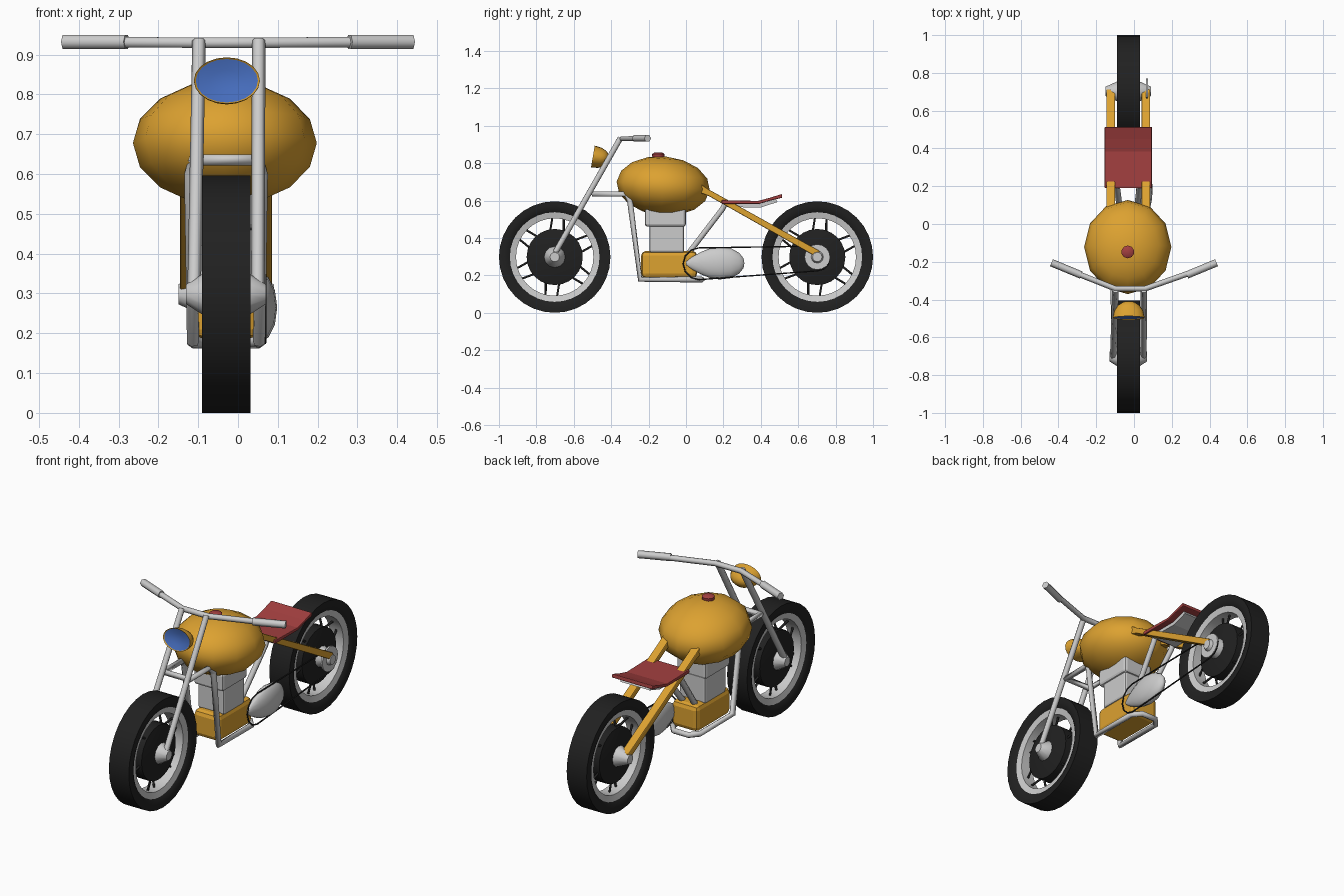
import bpy, bmesh, math

if "Cube" in bpy.data.objects:
    bpy.data.objects.remove(bpy.data.objects["Cube"])

CX = -0.03  # centre plane of the bike


def mat(name, *c):
    m = bpy.data.materials.new(name)
    m.diffuse_color = (*c, 1)
    m.use_nodes = True
    m.node_tree.nodes["Principled BSDF"].inputs["Base Color"].default_value = m.diffuse_color
    return m


BLACK = mat("black", 0.015, 0.015, 0.015)
ORANGE = mat("orange", 0.72, 0.36, 0.03)
RED = mat("red", 0.36, 0.05, 0.05)
BLUE = mat("blue", 0.06, 0.15, 0.5)
WHITE = mat("white", 0.75, 0.75, 0.75)


def add(name, verts, faces, material=None, smooth=0, bevel=0, loc=(0, 0, 0)):
    me = bpy.data.meshes.new(name)
    me.from_pydata(verts, [], faces)
    bm = bmesh.new()
    bm.from_mesh(me)
    bmesh.ops.remove_doubles(bm, verts=bm.verts, dist=1e-5)
    bmesh.ops.recalc_face_normals(bm, faces=bm.faces)
    bm.to_mesh(me)
    bm.free()
    ob = bpy.data.objects.new(name, me)
    ob.location = loc
    bpy.context.collection.objects.link(ob)
    if material:
        me.materials.append(material)
    if bevel:
        b = ob.modifiers.new("bevel", 'BEVEL')
        b.width, b.segments = bevel, 2
    if smooth:
        bpy.ops.object.select_all(action='DESELECT')
        ob.select_set(True)
        bpy.context.view_layer.objects.active = ob
        bpy.ops.object.shade_smooth_by_angle(angle=math.radians(smooth))
    return ob


def lathe(name, profile, n, loc, material=None, closed=False, smooth=40):
    """Spin (x, radius) points about the x axis."""
    verts, faces, k = [], [], len(profile)
    for i in range(n):
        a = 2 * math.pi * i / n
        verts += [(x, r * math.cos(a), r * math.sin(a)) for x, r in profile]
    for i in range(n):
        j = (i + 1) % n
        for p in range(k if closed else k - 1):
            q = (p + 1) % k
            faces.append((i * k + p, i * k + q, j * k + q, j * k + p))
    return add(name, verts, faces, material, smooth, loc=loc)


def prism(name, profile, x0, x1, material=None, bevel=0):
    """Extrude (y, z) points from x0 to x1."""
    n = len(profile)
    verts = [(x, y, z) for x in (x0, x1) for y, z in profile]
    faces = [tuple(range(n)), tuple(range(n, 2 * n))]
    faces += [(i, (i + 1) % n, n + (i + 1) % n, n + i) for i in range(n)]
    return add(name, verts, faces, material, 0, bevel)


def tube(name, pts, r, material=None, cyclic=False):
    cu = bpy.data.curves.new(name, 'CURVE')
    cu.dimensions = '3D'
    cu.bevel_depth, cu.bevel_resolution, cu.use_fill_caps = r, 1, True
    s = cu.splines.new('POLY')
    s.points.add(len(pts) - 1)
    for p, c in zip(s.points, pts):
        p.co = (*c, 1)
    s.use_cyclic_u = cyclic
    if material:
        cu.materials.append(material)
    ob = bpy.data.objects.new(name, cu)
    bpy.context.collection.objects.link(ob)


# wheels
for tag, y, hub in (("front", -0.702, 0.10), ("rear", 0.702, 0.12)):
    c = (CX, y, 0.298)
    lathe(tag + "_tire", [(-0.045, 0.236), (-0.056, 0.25), (-0.061, 0.275), (-0.061, 0.298),
                          (0.061, 0.298), (0.061, 0.275), (0.056, 0.25), (0.045, 0.236)],
          32, c, BLACK, True)
    lathe(tag + "_rim", [(-0.048, 0.24), (-0.04, 0.207), (0.04, 0.207), (0.048, 0.24)], 32, c, None, True)
    lathe(tag + "_drum", [(-0.052, 0), (-0.05, 0.08), (-0.035, 0.15), (0.035, 0.15),
                          (0.05, 0.08), (0.052, 0)], 24, c, BLACK)
    lathe(tag + "_hub", [(-hub, 0), (-hub, 0.025), (-0.05, 0.057), (0.05, 0.057),
                         (hub, 0.025), (hub, 0)], 12, c)
    for i in range(12):
        a = math.radians(30 * i + 10)
        b = a + 0.12 * (-1) ** i
        x = CX + 0.02 * (-1) ** i
        tube(f"{tag}_spoke_{i}", [(x, y + 0.14 * math.cos(a), 0.298 + 0.14 * math.sin(a)),
                                  (CX, y + 0.215 * math.cos(b), 0.298 + 0.215 * math.sin(b))], 0.006, BLACK)

# paired parts: fork legs, seat struts, rear swing arms, handlebar grips
for side, s in (("left", -1), ("right", 1)):
    tube(side + "_fork", [(CX + s * 0.08, -0.70, 0.32), (CX + 0.007 + s * 0.075, -0.35, 0.935)], 0.017)
    tube(side + "_seat_strut", [(CX + s * 0.035, 0.0, 0.30), (CX + s * 0.06, 0.195, 0.555),
                                (CX + s * 0.06, 0.21, 0.585)], 0.016)
    x = CX + s * 0.093
    prism(side + "_swing_arm", [(0.06, 0.70), (0.12, 0.66), (0.715, 0.33), (0.70, 0.297),
                                (0.12, 0.625), (0.05, 0.65)], x - 0.023, x + 0.023, ORANGE, 0.005)
    tube(side + "_grip", [(s * 0.28, -0.27, 0.932), (s * 0.437, -0.205, 0.932)], 0.02, WHITE)

# handlebar
tube("handlebar", [(-0.42, -0.215, 0.932), (-0.10, -0.342, 0.93), (0.06, -0.342, 0.93),
                   (0.42, -0.215, 0.932)], 0.015)

# cradle frame: one closed loop, bridge to downtubes to bottom rails
half = [(0.08, -0.495, 0.635), (0.08, -0.32, 0.635), (0.09, -0.30, 0.60),
        (0.083, -0.245, 0.178), (0.083, 0.04, 0.178), (0.045, 0.085, 0.178)]
tube("cradle_frame", [(CX + x, y, z) for x, y, z in half] +
     [(CX - x, y, z) for x, y, z in reversed(half)], 0.016, None, True)

# headlight shell and lens, facing forward and slightly up
dome = [(0.0, 0.92), (0.006, 1.0)] + [(-0.085 * math.sin(t), math.cos(t))
                                      for t in (0, 0.4, 0.8, 1.2, math.pi / 2)]
for name, prof, m in (("headlight_shell", dome, ORANGE),
                      ("headlight_lens", [(-0.012, 0), (-0.008, 0.5), (0.002, 0.94)], BLUE)):
    ob = lathe(name, prof, 20, (-0.028, -0.492, 0.834), m)
    ob.rotation_euler = (0, -0.17, -math.pi / 2)
    ob.scale = (1, 0.083, 0.059)

# fuel tank: low-poly ellipsoid tipped towards the rear
bpy.ops.mesh.primitive_uv_sphere_add(segments=12, ring_count=8, radius=1, location=(-0.033, -0.122, 0.678))
tank = bpy.context.object
tank.name = "fuel_tank"
tank.scale = (0.231, 0.25, 0.158)
tank.rotation_euler = (-0.09, 0, 0)
tank.data.materials.append(ORANGE)
bpy.ops.object.shade_smooth_by_angle(angle=math.radians(35))

# filler cap
cap = lathe("filler_cap", [(-0.02, 0.03), (0.012, 0.034), (0.02, 0.022), (0.02, 0)], 10,
            (-0.033, -0.148, 0.836), RED)
cap.rotation_euler = (0, -math.pi / 2, 0)

# seat and seat pan
prism("seat", [(0.19, 0.582), (0.39, 0.582), (0.45, 0.60), (0.515, 0.615), (0.512, 0.635),
               (0.45, 0.615), (0.385, 0.598), (0.19, 0.602)], -0.155, 0.095, RED, 0.004)
prism("seat_pan", [(0.22, 0.565), (0.40, 0.563), (0.49, 0.592), (0.48, 0.61), (0.39, 0.586),
                   (0.22, 0.585)], -0.12, 0.06)


# engine
def block(name, y0, y1, z0, z1, w, m, b):
    prism(name, [(y0, z0), (y1, z0), (y1, z1), (y0, z1)], CX - w, CX + w, m, b)


block("cylinder_head", -0.22, 0.0, 0.46, 0.56, 0.09, None, 0.015)
block("cylinder_block", -0.195, -0.01, 0.32, 0.475, 0.08, None, 0.012)
block("crankcase", -0.24, 0.06, 0.185, 0.33, 0.08, ORANGE, 0.025)

# teardrop drive cover on the right side
cover = lathe("drive_cover", [(0.0, 0.008), (0.03, 0.032), (0.08, 0.06), (0.13, 0.08), (0.18, 0.087),
                              (0.24, 0.08), (0.285, 0.055), (0.308, 0.025), (0.312, 0)], 12,
              (0.055, 0.0, 0.265))
cover.rotation_euler = (0, 0, math.pi / 2)
cover.scale = (1, 0.5, 1)

# rear sprocket and chain
lathe("rear_sprocket", [(-0.005, 0), (-0.005, 0.068), (0.005, 0.068), (0.005, 0)], 16, (0.068, 0.702, 0.298))
loop = []
for cy, cz, r, a0 in ((0.702, 0.29, 0.066, -90), (0.07, 0.262, 0.085, 90)):
    for k in range(7):
        a = math.radians(a0 + 30 * k)
        loop.append((0.068, cy + r * math.cos(a), cz + r * math.sin(a)))
tube("chain", loop, 0.004, BLACK, True)
